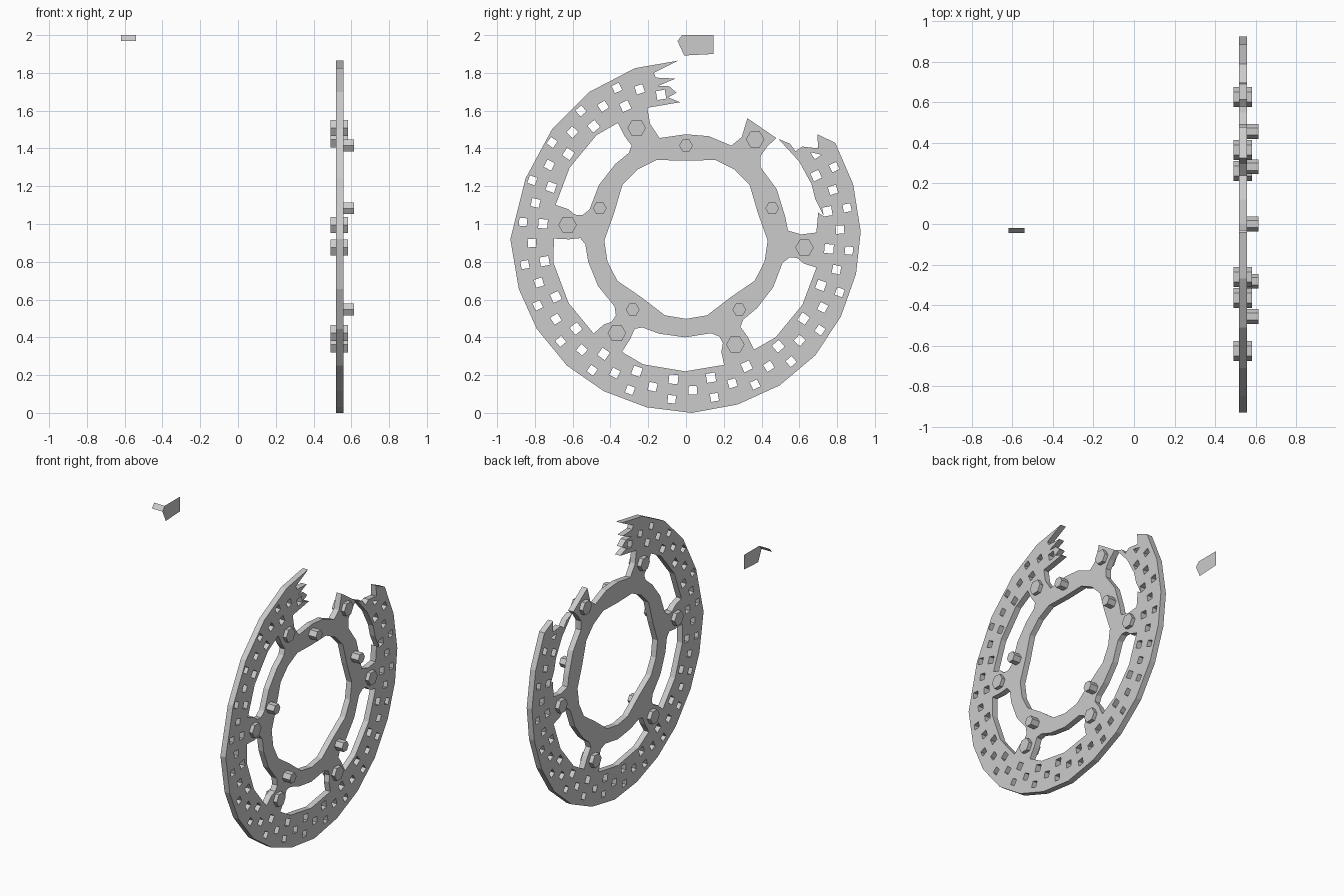
import bpy
from math import sin, cos, radians, pi
from mathutils import Matrix

if "Cube" in bpy.data.objects:
    bpy.data.objects.remove(bpy.data.objects["Cube"])

CZ = 0.935                 # height of the disc centre
X0, X1 = 0.518, 0.558      # disc faces


def polar(r, deg):
    return (r * cos(radians(deg)), CZ + r * sin(radians(deg)))


def square(r, deg, s):
    """Square hole turned to follow the rim."""
    y, z = polar(r, deg)
    a = radians(deg)
    out = []
    for u, v in ((-s, -s), (s, -s), (s, s), (-s, s)):
        out.append((y + u * cos(a) - v * sin(a), z + u * sin(a) + v * cos(a)))
    return out


def plate(name, loops):
    """Filled and extruded outline; inner loops become holes."""
    cu = bpy.data.curves.new(name + "_outline", 'CURVE')
    cu.dimensions = '2D'
    cu.fill_mode = 'BOTH'
    cu.extrude = (X1 - X0) / 2
    for pts in loops:
        sp = cu.splines.new('POLY')
        sp.points.add(len(pts) - 1)
        for p, (y, z) in zip(sp.points, pts):
            p.co = (y, z, 0, 1)
        sp.use_cyclic_u = True
    tmp = bpy.data.objects.new(name + "_outline", cu)
    bpy.context.collection.objects.link(tmp)
    dg = bpy.context.evaluated_depsgraph_get()
    me = bpy.data.meshes.new_from_object(tmp.evaluated_get(dg))
    me.transform(Matrix(((0, 0, 1, (X0 + X1) / 2), (1, 0, 0, 0),
                         (0, 1, 0, 0), (0, 0, 0, 1))))
    for poly in me.polygons:
        poly.use_smooth = False
    bpy.data.objects.remove(tmp)
    me.name = name
    ob = bpy.data.objects.new(name, me)
    bpy.context.collection.objects.link(ob)
    return ob


def bolt(name, y, z, r, xa, xb):
    bpy.ops.mesh.primitive_cylinder_add(vertices=6, radius=r, depth=xb - xa,
                                        location=((xa + xb) / 2, y, z),
                                        rotation=(0, pi / 2, 0))
    bpy.context.object.name = name


# outer rim, anticlockwise from the torn upper left to the torn upper right
rim = [(-.04, 1.865), (-.27, 1.825), (-.51, 1.70), (-.71, 1.50), (-.85, 1.24),
       (-.93, .92), (-.885, .655), (-.79, .445), (-.63, .25), (-.435, .115),
       (-.21, .03), (.03, 0), (.275, .045), (.495, .145), (.685, .305),
       (.82, .51), (.90, .735), (.925, .96), (.885, 1.21), (.79, 1.43)]
# torn right edge, then the open slot down to the spoke and back
torn_right = [(.695, 1.475), (.70, 1.40), (.615, 1.41), (.58, 1.385),
              (.55, 1.425), (.49, 1.45), (.60, 1.33), (.665, 1.21),
              (.685, 1.13), (.73, 1.04), (.70, 1.06), (.69, .955),
              (.61, .945), (.54, .965), (.525, 1.04), (.48, 1.185),
              (.395, 1.30), (.395, 1.36), (.43, 1.41), (.478, 1.455)]
# broken spoke tip, exposed hub top, and the jagged left break
torn_top = [(.325, 1.56), (.295, 1.46), (.24, 1.415), (.12, 1.465), (0, 1.475),
            (-.14, 1.455), (-.19, 1.53), (-.205, 1.615), (-.03, 1.645),
            (-.095, 1.67), (-.05, 1.695), (-.09, 1.73), (-.15, 1.73),
            (-.055, 1.77), (-.16, 1.775), (-.17, 1.80)]
loops = [rim + torn_right + torn_top]

# four closed slots between the spokes
slot = [(.70, -23.5), (.715, -13), (.715, 5), (.71, 22), (.64, 22.5),
        (.60, 24.5), (.56, 24), (.53, 20), (.535, 5), (.535, -10),
        (.535, -20), (.56, -23.5), (.62, -23)]
for c in (144.5, 204.5, 264.5, 324.5):
    loops.append([polar(r, c + a) for r, a in slot])

# hub opening with five thicker bosses
loops.append([polar(r, 18 + 72 * k + a) for k in range(5)
              for r, a in ((.433, -21), (.40, 0), (.433, 21), (.437, 36))])

# three staggered rows of square holes
for k in range(20):
    loops.append(square(.866, 115 + 15 * k, .021) if k < 19 else square(.76, 385, .023))
    loops.append(square(.816, 107.5 + 15 * k, .022))
    if k < 19:
        loops.append(square(.76, 100 + 15 * k, .024))
plate("broken_disc", loops)

# six through bolts on the spokes, five smaller ones on the hub
for k in range(6):
    bolt("spoke_bolt", *polar(.63, 54.5 + 60 * k), .049, .49, .583)
for k in range(5):
    bolt("hub_bolt", *polar(.48, 18 + 72 * k), .036, .548, .615)

# loose bent sheet fragment
xa, xb = -.54, -.62
verts = [(xa, -.045, 1.97), (xa, -.02, 2.0), (xa, .145, 2.0), (xa, .145, 1.9),
         (xa, -.01, 1.892), (xb, -.045, 1.97), (xb, -.02, 2.0)]
me = bpy.data.meshes.new("sheet_fragment")
me.from_pydata(verts, [], [(0, 4, 3, 2, 1)[::-1], (5, 0, 1, 6)])
me.update()
bpy.context.collection.objects.link(bpy.data.objects.new("sheet_fragment", me))
